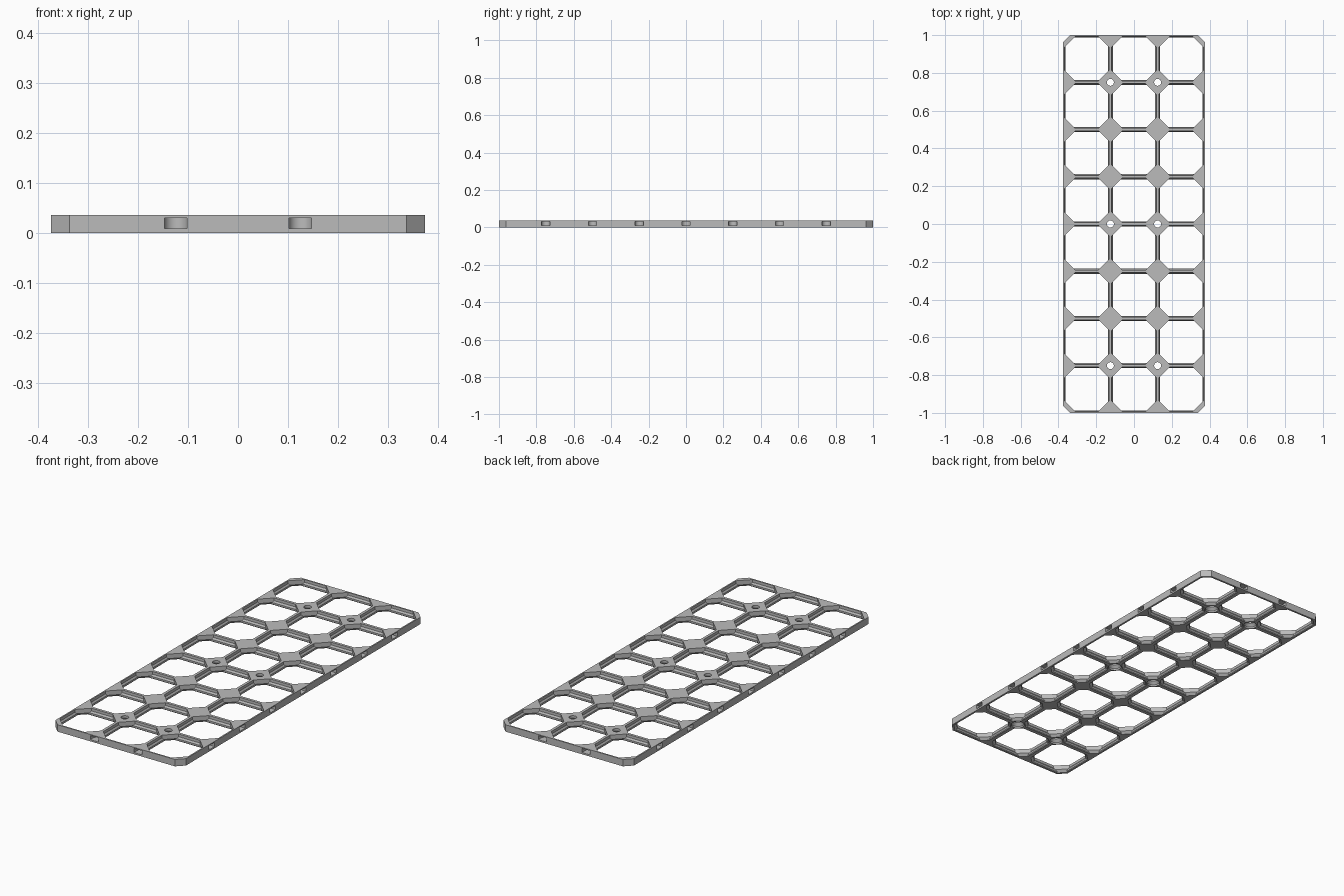
import bpy, bmesh, math

cube = bpy.data.objects.get("Cube")
if cube:
    bpy.data.objects.remove(cube, do_unlink=True)

PITCH, COLS, ROWS = 28.0, 3, 8        # cell layout, in millimetres
THICK = 4.0
SCALE = 2.0 / (PITCH * ROWS)
HX, HY = PITCH * COLS / 2, PITCH * ROWS / 2
ROOT2 = math.sqrt(2)


def loft(bm, rings):
    """Closed solid through rings of (x, y, z) points, lowest ring first."""
    rows = [[bm.verts.new([c * SCALE for c in p]) for p in r] for r in rings]
    n = len(rows[0])
    bm.faces.new(rows[0][::-1])
    bm.faces.new(rows[-1])
    for lo, hi in zip(rows, rows[1:]):
        for i in range(n):
            j = (i + 1) % n
            bm.faces.new((lo[i], lo[j], hi[j], hi[i]))


def octagon(a, b, cut, z, x=0, y=0):
    """Rectangle of half sizes a, b with its corners cut off."""
    pts = [(a, cut - b), (a, b - cut), (a - cut, b), (cut - a, b),
           (-a, b - cut), (-a, cut - b), (cut - a, -b), (a - cut, -b)]
    return [(x + px, y + py, z) for px, py in pts]


def circle(r, x, y, z, n=48):
    return [(x + r * math.cos(math.tau * i / n),
             y + r * math.sin(math.tau * i / n), z) for i in range(n)]


def make_object(name, bm):
    bmesh.ops.recalc_face_normals(bm, faces=bm.faces)
    mesh = bpy.data.meshes.new(name)
    bm.to_mesh(mesh)
    bm.free()
    obj = bpy.data.objects.new(name, mesh)
    bpy.context.collection.objects.link(obj)
    return obj


# Solid plate with cut outer corners
bm = bmesh.new()
loft(bm, [octagon(HX, HY, 4.2, z) for z in (0, THICK)])
plate = make_object("grid_plate", bm)

# Cell openings: (height, wall half thickness, corner post reach)
PROFILE = [(-1, 1.1, 4.17), (0, 1.1, 4.17), (0.4, 1.5, 4.57), (1.4, 1.5, 5.57),
           (2.4, 0.8, 5.57), (THICK + 1, 0.8, 5.57)]
bm = bmesh.new()
for col in range(COLS):
    for row in range(ROWS):
        cx, cy = (col + 0.5) * PITCH - HX, (row + 0.5) * PITCH - HY
        rings = []
        for z, wall, reach in PROFILE:
            a = PITCH / 2 - wall
            rings.append(octagon(a, a, ROOT2 * reach - 2 * wall, z, cx, cy))
        loft(bm, rings)

# Countersunk screw holes in the inner corner posts
for x in (-PITCH / 2, PITCH / 2):
    for y in (-3 * PITCH, 0, 3 * PITCH):
        loft(bm, [circle(r, x, y, z) for r, z in
                  ((3.6, -1), (3.6, 1), (2.05, 2.55), (2.05, THICK + 1))])

# Rounded connector pockets around the rim
arc = [math.radians(t) for t in range(-90, 91, 6)]
outline = [(-1, -2.45)] + [(2.5 + 2.6 * math.cos(t), 2.6 * math.sin(t)) for t in arc] + [(-1, 2.45)]


def pocket(x, y, angle):
    c, s = math.cos(angle), math.sin(angle)
    loft(bm, [[(x + u * c - v * s, y + u * s + v * c, z) for u, v in outline]
              for z in (1.0, 3.4)])


for i in range(1, COLS):
    pocket(i * PITCH - HX, -HY, math.pi / 2)
    pocket(i * PITCH - HX, HY, -math.pi / 2)
for j in range(1, ROWS):
    pocket(-HX, j * PITCH - HY, 0)
    pocket(HX, j * PITCH - HY, math.pi)
cutter = make_object("opening_cutter", bm)
cutter.hide_render = True

# Cut the openings and bake the result
mod = plate.modifiers.new("openings", "BOOLEAN")
mod.operation = "DIFFERENCE"
mod.solver = "EXACT"
mod.object = cutter
bpy.context.view_layer.update()
baked = bpy.data.meshes.new_from_object(plate.evaluated_get(bpy.context.evaluated_depsgraph_get()))
plate.modifiers.clear()
plate.data = baked
bpy.data.objects.remove(cutter, do_unlink=True)

# Single grey plastic
grey = bpy.data.materials.new("grey plastic")
grey.use_nodes = True
colour = (0.5, 0.5, 0.5, 1)
grey.diffuse_color = colour
grey.node_tree.nodes["Principled BSDF"].inputs["Base Color"].default_value = colour
plate.data.materials.clear()
plate.data.materials.append(grey)

bpy.ops.object.select_all(action="DESELECT")
plate.select_set(True)
bpy.context.view_layer.objects.active = plate
bpy.ops.object.shade_smooth_by_angle(angle=math.radians(25))
